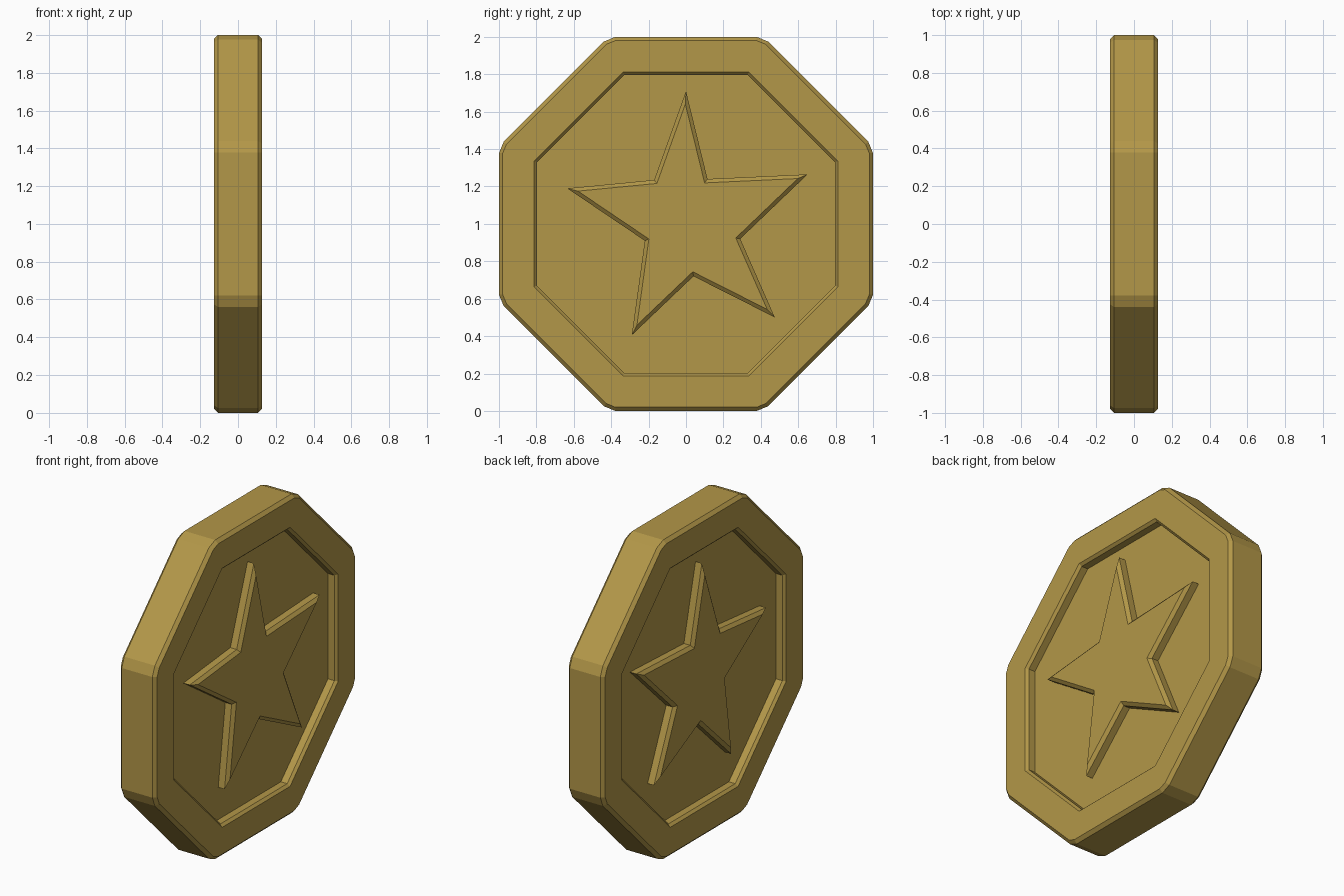
import bpy, bmesh, math

if "Cube" in bpy.data.objects:
    bpy.data.objects.remove(bpy.data.objects["Cube"])

gold = bpy.data.materials.new("gold")
gold.diffuse_color = (0.45, 0.31, 0.065, 1)
gold.use_nodes = True
gold.node_tree.nodes["Principled BSDF"].inputs["Base Color"].default_value = gold.diffuse_color


def finish(bm, name):
    bmesh.ops.remove_doubles(bm, verts=bm.verts, dist=1e-5)
    bmesh.ops.recalc_face_normals(bm, faces=bm.faces)
    mesh = bpy.data.meshes.new(name)
    bm.to_mesh(mesh)
    bm.free()
    mesh.materials.append(gold)
    obj = bpy.data.objects.new(name, mesh)
    bpy.context.collection.objects.link(obj)
    return obj


def octagon(bm, x, apothem, chamfer):
    """Octagon ring in the YZ plane with each corner cut back by chamfer."""
    half = apothem * math.tan(math.pi / 8) - chamfer
    ring = []
    for i in range(8):
        a = i * math.pi / 4
        for t in (-half, half):
            y = apothem * math.cos(a) - t * math.sin(a)
            z = apothem * math.sin(a) + t * math.cos(a)
            ring.append(bm.verts.new((x, y, 1 + z)))
    return ring


# Coin body: one face's profile (x, apothem, corner chamfer), mirrored
side = [(0.066, 0.797, 0), (0.11, 0.797, 0), (0.126, 0.812, 0),
        (0.126, 0.98, 0.028), (0.106, 1.0, 0.036)]
profile = side + [(-x, a, c) for x, a, c in reversed(side)]
bm = bmesh.new()
rings = [octagon(bm, *p) for p in profile]
for r0, r1 in zip(rings, rings[1:]):
    for i in range(16):
        j = (i + 1) % 16
        bm.faces.new((r0[i], r0[j], r1[j], r1[i]))
bm.faces.new(rings[0])
bm.faces.new(rings[-1])
finish(bm, "coin_body")

# Raised star on both faces: outline (y, z) extruded through, bevelled tops
outline = [(0.0, 1.71), (-0.17, 1.235), (-0.635, 1.19), (-0.22, 0.91),
           (-0.29, 0.405), (0.04, 0.72), (0.475, 0.5), (0.29, 0.92),
           (0.65, 1.265), (0.115, 1.24)]
bm = bmesh.new()
back, front = ([bm.verts.new((x, y, z)) for y, z in outline] for x in (-0.11, 0.11))
caps = [bm.faces.new(front), bm.faces.new(back[::-1])]
for i in range(10):
    j = (i + 1) % 10
    bm.faces.new((back[i], back[j], front[j], front[i]))
bmesh.ops.recalc_face_normals(bm, faces=bm.faces)
bmesh.ops.inset_individual(bm, faces=caps, thickness=0.02, depth=0.018,
                           use_even_offset=True)
finish(bm, "star")
